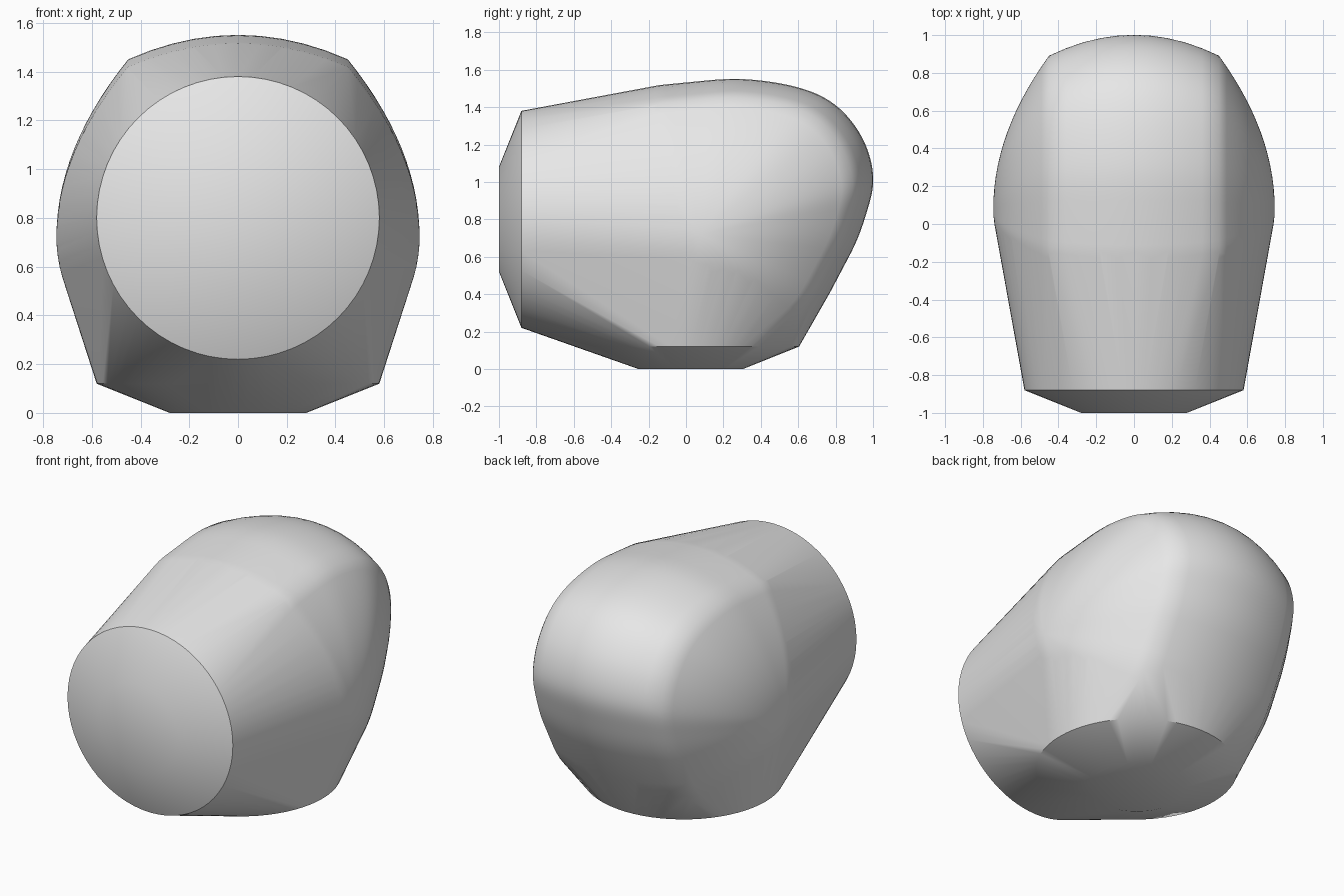
import bpy, bmesh, math
from mathutils import Vector

cube = bpy.data.objects.get("Cube")
if cube:
    bpy.data.objects.remove(cube, do_unlink=True)

# Single plain grey material
grey = bpy.data.materials.new("plain grey")
grey.use_nodes = True
grey.diffuse_color = (0.8, 0.8, 0.8, 1)
grey.node_tree.nodes["Principled BSDF"].inputs["Base Color"].default_value = (0.8, 0.8, 0.8, 1)

SEGMENTS = 64
CENTRE = Vector((0.08, 0.72))   # (y, z) towards which the side sections shrink

# Mid-plane outline of the rounded heel, as (y, z)
PROFILE = [Vector(p) for p in (
    (-0.25, 1.485), (0.0, 1.53), (0.3, 1.55), (0.6, 1.505), (0.8, 1.41),
    (0.94, 1.24), (1.0, 1.04), (0.97, 0.85), (0.86, 0.58), (0.6, 0.2),
    (0.1, 0.08), (-0.35, 0.4), (-0.55, 0.85), (-0.48, 1.28))]


def closed_spline(points, steps):
    """Smooth closed curve through the points."""
    n, out = len(points), []
    for i in range(n):
        a, b, c, d = (points[(i + k) % n] for k in (-1, 0, 1, 2))
        for j in range(steps):
            t = j / steps
            out.append(0.5 * (2 * b + (c - a) * t + (2 * a - 5 * b + 4 * c - d) * t ** 2
                              + (3 * b - a - 3 * c + d) * t ** 3))
    return out


def circle(radius):
    return [(radius * math.cos(2 * math.pi * i / SEGMENTS),
             radius * math.sin(2 * math.pi * i / SEGMENTS)) for i in range(SEGMENTS)]


bm = bmesh.new()

# Chamfered end caps: one facing the front, one facing down
for radius, depth in ((0.28, 0.0), (0.58, 0.12)):
    for u, v in circle(radius):
        bm.verts.new((u, -1 + depth, 0.80 + v))
        bm.verts.new((u, 0.025 + v, depth))

# Section levels (x, scale): shallow barrel in the middle, domed flanks outside
levels = [(x, 1 - 0.12 * (x / 0.45) ** 2) for x in (0, 0.09, 0.18, 0.27, 0.36, 0.45)]
for i in range(1, 15):
    s = 0.88 * (1 - i / 14)
    levels.append((0.745 - 0.381 * s * s, s))

# Rounded heel, mirrored left and right
outline = closed_spline(PROFILE, 7)
for x, s in levels:
    for side in ((1, -1) if x else (1,)):
        for p in (outline if s > 0 else [CENTRE]):
            q = CENTRE + (p - CENTRE) * s
            bm.verts.new((side * x, q.x, q.y))

# Skin everything with a taut convex surface
hull = bmesh.ops.convex_hull(bm, input=bm.verts[:], use_existing_faces=False)
bmesh.ops.delete(bm, geom=[v for v in bm.verts if not v.link_faces], context='VERTS')
bmesh.ops.dissolve_limit(bm, angle_limit=0.002, verts=bm.verts[:], edges=bm.edges[:])
bmesh.ops.recalc_face_normals(bm, faces=bm.faces[:])

mesh = bpy.data.meshes.new("elbow_body")
bm.to_mesh(mesh)
bm.free()
mesh.materials.append(grey)
body = bpy.data.objects.new("elbow_body", mesh)
bpy.context.collection.objects.link(body)

# Smooth shading, crisp cap rims
bpy.ops.object.select_all(action='DESELECT')
body.select_set(True)
bpy.context.view_layer.objects.active = body
bpy.ops.object.shade_smooth_by_angle(angle=math.radians(35))
